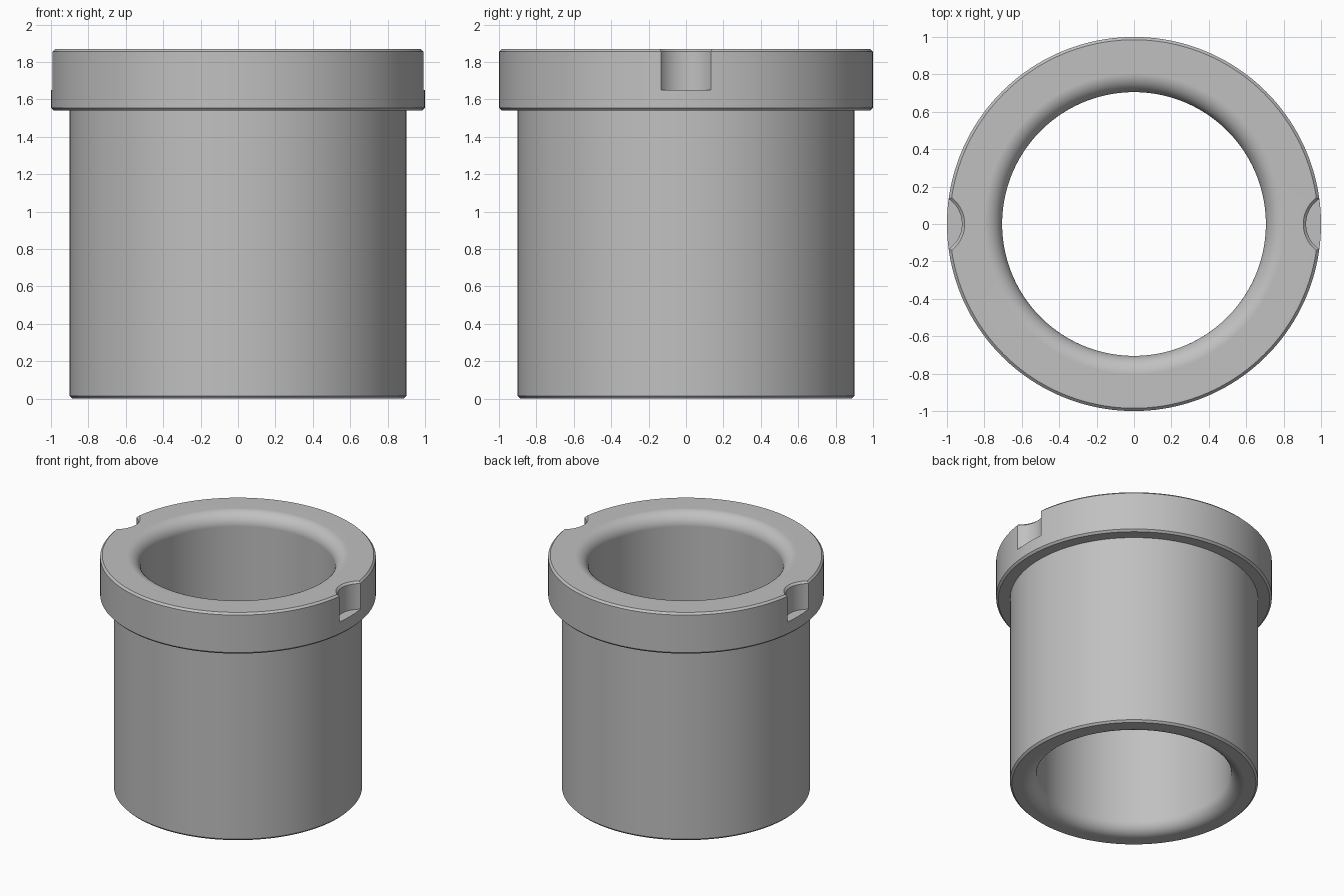
import bpy
import bmesh
from math import sin, cos, pi, radians

if "Cube" in bpy.data.objects:
    bpy.data.objects.remove(bpy.data.objects["Cube"])

# Main dimensions
HEIGHT, FLANGE_Z, NOTCH_Z = 1.87, 1.54, 1.65
FLANGE_R, BODY_R, BORE_R = 1.0, 0.9, 0.705
FILLET, CHAMFER = 0.1, 0.015
NOTCH_R, NOTCH_X = 0.162, 1.082


def lathe(name, profile, steps, x=0.0):
    """Revolve a closed (radius, height) profile about a vertical axis."""
    bm = bmesh.new()
    verts = [bm.verts.new((r, 0, z)) for r, z in profile]
    edges = [bm.edges.new((a, b)) for a, b in zip(verts, verts[1:] + verts[:1])]
    bmesh.ops.spin(bm, geom=verts + edges, cent=(0, 0, 0), axis=(0, 0, 1),
                   angle=2 * pi, steps=steps)
    bmesh.ops.remove_doubles(bm, verts=bm.verts[:], dist=1e-5)
    bmesh.ops.recalc_face_normals(bm, faces=bm.faces[:])
    bmesh.ops.translate(bm, verts=bm.verts[:], vec=(x, 0, 0))
    mesh = bpy.data.meshes.new(name)
    bm.to_mesh(mesh)
    bm.free()
    obj = bpy.data.objects.new(name, mesh)
    bpy.context.collection.objects.link(obj)
    return obj


def fillet(z, start, end, count=12):
    """Rounded lip of the bore, swept between two angles around height z."""
    angles = [start + (end - start) * i / count for i in range(count + 1)]
    return [(BORE_R + FILLET + FILLET * cos(a), z + FILLET * sin(a)) for a in angles]


# Flanged sleeve with chamfered outer edges and rounded bore lips
outer = [
    (BODY_R - CHAMFER, 0), (BODY_R, CHAMFER),
    (BODY_R, FLANGE_Z), (FLANGE_R - CHAMFER, FLANGE_Z),
    (FLANGE_R, FLANGE_Z + CHAMFER), (FLANGE_R, HEIGHT - CHAMFER),
    (FLANGE_R - CHAMFER, HEIGHT),
]
bore = fillet(HEIGHT - FILLET, pi / 2, pi) + fillet(FILLET, pi, 1.5 * pi)
sleeve = lathe("flanged_sleeve", outer + bore, 160)

# Round notches in both sides of the flange, chamfered at the top
notch = [
    (0, NOTCH_Z), (NOTCH_R, NOTCH_Z), (NOTCH_R, HEIGHT - CHAMFER),
    (NOTCH_R + 2 * CHAMFER, HEIGHT + CHAMFER), (0, HEIGHT + CHAMFER),
]
bpy.context.view_layer.objects.active = sleeve
for side, name in ((1, "left_notch_cutter"), (-1, "right_notch_cutter")):
    cutter = lathe(name, notch, 64, side * NOTCH_X)
    cutter.hide_render = True
    cut = sleeve.modifiers.new(name, "BOOLEAN")
    cut.operation = "DIFFERENCE"
    cut.solver = "EXACT"
    cut.object = cutter
    bpy.ops.object.modifier_apply(modifier=cut.name)
    bpy.data.objects.remove(cutter)

# Smooth curved walls, crisp chamfers and level end faces
bpy.ops.object.select_all(action="DESELECT")
sleeve.select_set(True)
bpy.ops.object.shade_smooth_by_angle(angle=radians(30))
weighted = sleeve.modifiers.new("level_faces", "WEIGHTED_NORMAL")
weighted.keep_sharp = True

# Plain grey metal
grey = bpy.data.materials.new("plain_grey")
grey.use_nodes = True
colour = (0.53, 0.53, 0.53, 1)
grey.diffuse_color = colour
grey.node_tree.nodes["Principled BSDF"].inputs["Base Color"].default_value = colour
sleeve.data.materials.clear()
sleeve.data.materials.append(grey)
